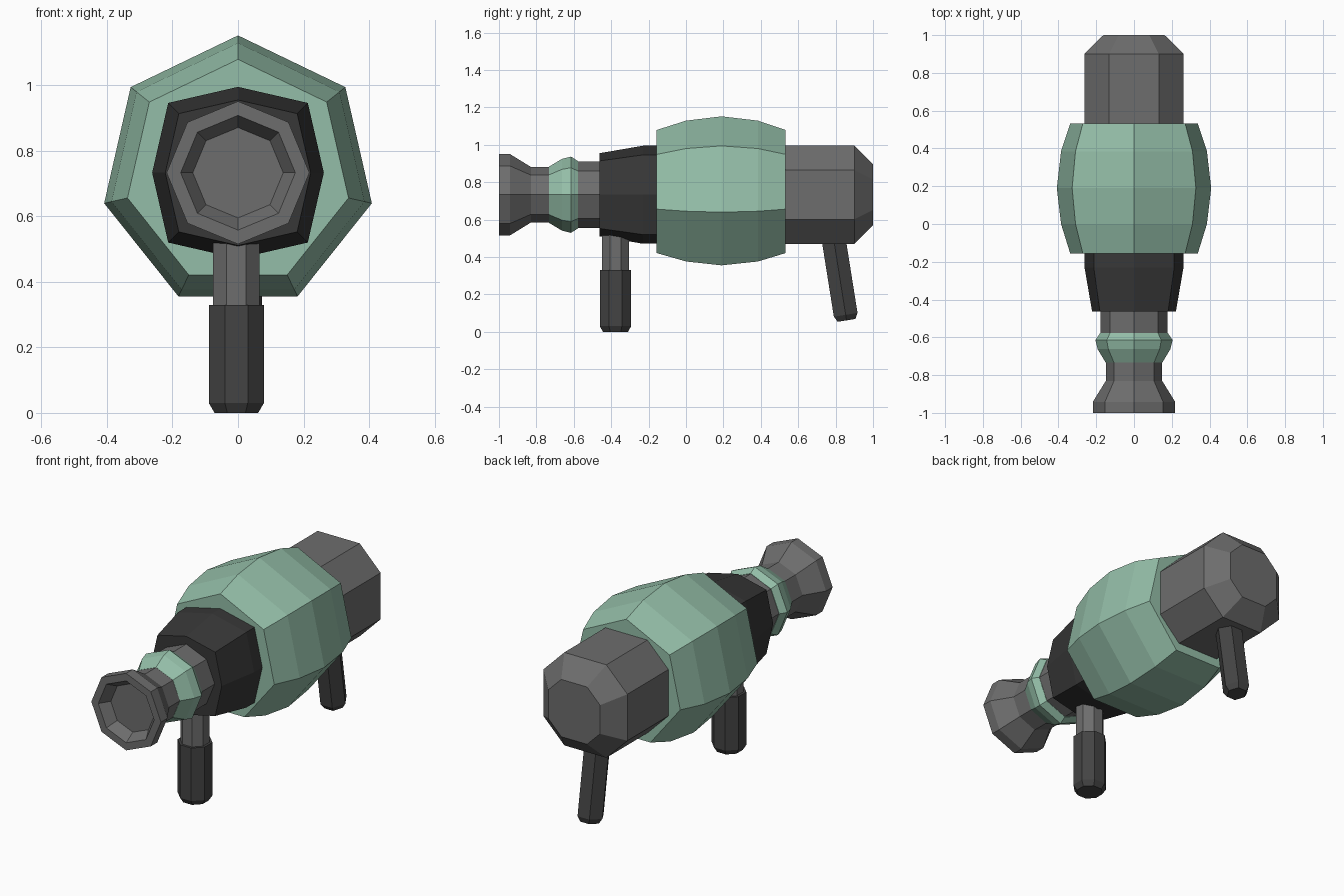
import bpy, bmesh, math
from mathutils import Vector

if "Cube" in bpy.data.objects:
    bpy.data.objects.remove(bpy.data.objects["Cube"])

MID = 0.733  # height of the long axis


def material(name, rgb):
    m = bpy.data.materials.new(name)
    lin = [((c / 255 + 0.055) / 1.055) ** 2.4 for c in rgb]
    m.diffuse_color = (*lin, 1)
    m.use_nodes = True
    m.node_tree.nodes["Principled BSDF"].inputs["Base Color"].default_value = m.diffuse_color
    return m


GREEN = material("sage_green", (148, 190, 168))
GREY = material("mid_grey", (109, 109, 109))
DARK = material("dark_grey", (68, 68, 68))
BLACK = material("charcoal", (55, 55, 55))


def ngon(n, start=90):
    """Unit polygon, first corner at the given angle."""
    return [(math.cos(math.radians(start + 360 * i / n)),
             math.sin(math.radians(start + 360 * i / n))) for i in range(n)]


def loft(name, mat, shape, rings, origin=(0, 0, MID), axis=(0, 1, 0)):
    """Skin rings of (distance along axis, radius) and cap both ends."""
    origin, axis = Vector(origin), Vector(axis).normalized()
    u = Vector((1, 0, 0))
    v = u.cross(axis)
    bm = bmesh.new()
    loops = [[bm.verts.new(origin + axis * t + (u * a + v * b) * r)
              for a, b in shape] for t, r in rings]
    n = len(shape)
    for p, q in zip(loops, loops[1:]):
        for i in range(n):
            j = (i + 1) % n
            bm.faces.new((p[i], p[j], q[j], q[i]))
    bm.faces.new(loops[0])
    bm.faces.new(loops[-1])
    bmesh.ops.recalc_face_normals(bm, faces=bm.faces)
    mesh = bpy.data.meshes.new(name)
    bm.to_mesh(mesh)
    bm.free()
    mesh.materials.append(mat)
    ob = bpy.data.objects.new(name, mesh)
    bpy.context.collection.objects.link(ob)
    return ob


OCT = ngon(8)
FLAT_OCT = ngon(8, 67.5)
# squarish octagon: corners stick out further than the mid-sides
SQUARISH = [(a * k, b * k) for i, (a, b) in enumerate(OCT)
            for k in [1.15 if i % 2 else 1.0]]
# octagon with half-length flats
REAR = [(0.5, 1), (-0.5, 1), (-1, 0.5), (-1, -0.5),
        (-0.5, -1), (0.5, -1), (1, -0.5), (1, 0.5)]

# Bulging seven-sided drum
loft("drum", GREEN, ngon(7),
     [(-0.157, 0.346), (0.0, 0.396), (0.19, 0.419), (0.385, 0.396), (0.533, 0.346)])

# Rear body with bevelled end
loft("rear_body", GREY, REAR, [(0.45, 0.263), (0.9, 0.263), (1.0, 0.162)])

# Tapered collar ahead of the drum
loft("front_collar", BLACK, SQUARISH, [(-0.462, 0.222), (-0.23, 0.262), (-0.1, 0.262)])

# Neck, green band and flared muzzle with recess
loft("neck", GREY, OCT, [(-0.578, 0.178), (-0.44, 0.178)])
loft("neck_band", GREEN, OCT,
     [(-0.733, 0.15), (-0.663, 0.192), (-0.615, 0.204), (-0.578, 0.18)])
loft("muzzle", GREY, OCT,
     [(-0.94, 0.138), (-1.0, 0.175), (-1.0, 0.218), (-0.942, 0.218),
      (-0.83, 0.149), (-0.733, 0.149)])

# Front handle: stem and thicker grip
FRONT = (-0.005, -0.377, 0)
loft("handle_stem", GREY, FLAT_OCT, [(0.3, 0.077), (0.56, 0.077)], FRONT, (0, 0, 1))
loft("handle_grip", DARK, FLAT_OCT, [(0, 0.072), (0.03, 0.091), (0.33, 0.091)],
     FRONT, (0, 0, 1))

# Slanted rear leg
loft("rear_leg", DARK, ngon(6, 0), [(0, 0.074), (0.47, 0.074), (0.5, 0.055)],
     (0, 0.78, 0.555), (0, 0.157, -0.988))
